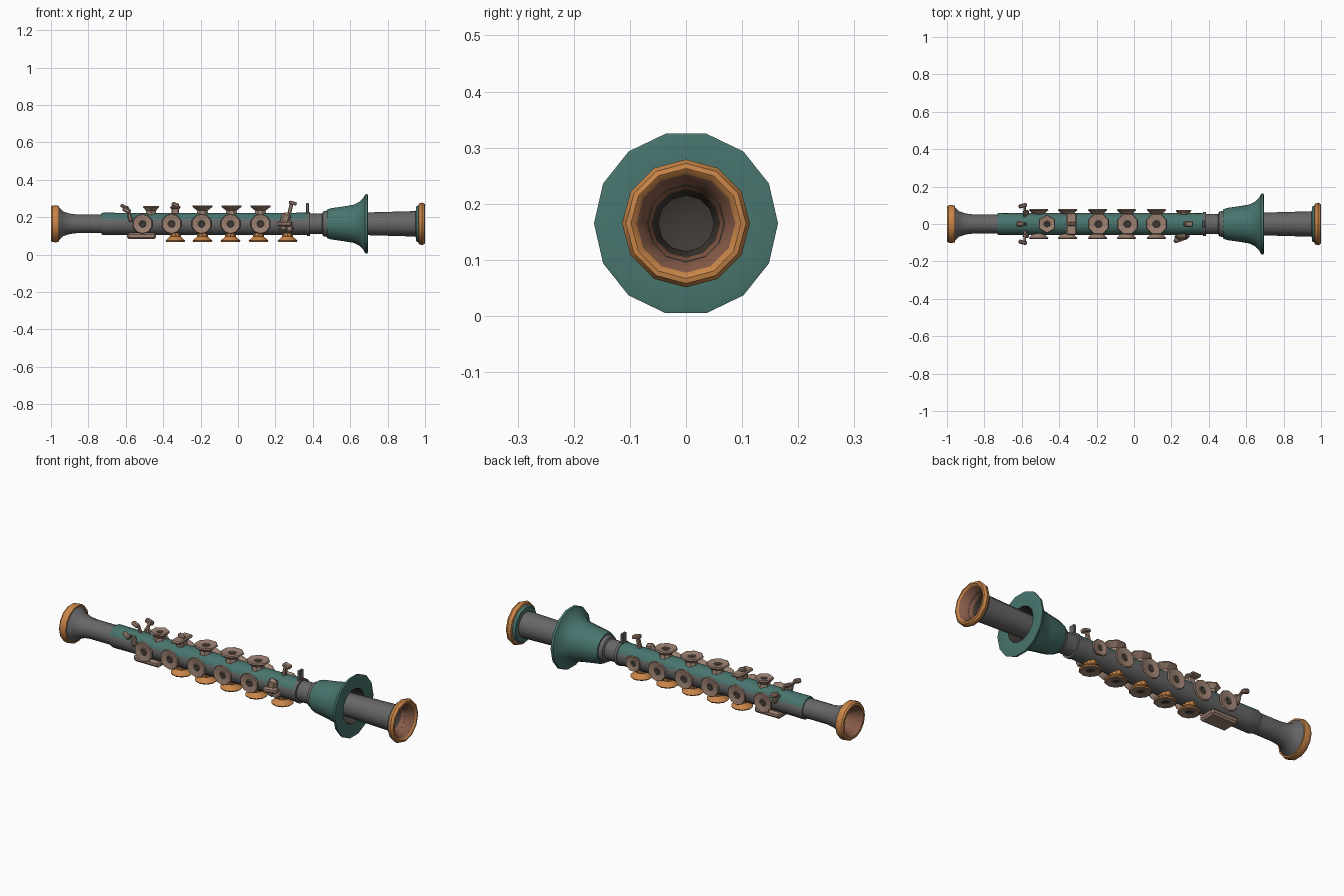
import bpy, bmesh, math
from mathutils import Vector, Matrix

if "Cube" in bpy.data.objects:
    bpy.data.objects.remove(bpy.data.objects["Cube"])

CZ = 0.165  # height of the main axis


def mat(name, rgb):
    m = bpy.data.materials.new(name)
    m.diffuse_color = (*rgb, 1)
    m.use_nodes = True
    m.node_tree.nodes["Principled BSDF"].inputs["Base Color"].default_value = m.diffuse_color
    return m


GREY, TEAL, ORANGE, TAN, BROWN, DARK = range(6)
MATS = [mat("grey metal", (0.135, 0.135, 0.137)), mat("teal paint", (0.065, 0.175, 0.155)),
        mat("orange trim", (0.58, 0.235, 0.065)), mat("tan keys", (0.34, 0.225, 0.17)),
        mat("brown lining", (0.24, 0.105, 0.065)), mat("dark hole", (0.05, 0.043, 0.035))]


def finish(name, bm, angle=35):
    bmesh.ops.recalc_face_normals(bm, faces=bm.faces)
    me = bpy.data.meshes.new(name)
    bm.to_mesh(me)
    bm.free()
    for m in MATS:
        me.materials.append(m)
    ob = bpy.data.objects.new(name, me)
    bpy.context.collection.objects.link(ob)
    if angle:
        bpy.ops.object.select_all(action='DESELECT')
        ob.select_set(True)
        bpy.context.view_layer.objects.active = ob
        bpy.ops.object.shade_smooth_by_angle(angle=math.radians(angle))
    return ob


def lathe(name, prof, sides, origin=(0, 0, CZ), axis=(1, 0, 0), angle=35, turn=0, rule=None):
    """Spin (distance, radius, colour of the band that follows) about an axis; radius 0 closes an end."""
    bm = bmesh.new()
    M = Matrix.Translation(origin) @ Vector(axis).to_track_quat('Z', 'Y').to_matrix().to_4x4()
    rings = []
    for d, r, _ in prof:
        if r == 0:
            rings.append([bm.verts.new(M @ Vector((0, 0, d)))] * sides)
        else:
            a = [math.tau * i / sides + turn for i in range(sides)]
            rings.append([bm.verts.new(M @ Vector((r * math.cos(t), r * math.sin(t), d))) for t in a])
    for k in range(len(prof) - 1):
        for i in range(sides):
            j = (i + 1) % sides
            vs = list(dict.fromkeys((rings[k][i], rings[k][j], rings[k + 1][j], rings[k + 1][i])))
            bm.faces.new(vs).material_index = prof[k][2]
    bm.normal_update()
    if rule:
        for f in bm.faces:
            rule(f)
    return finish(name, bm, angle)


def box(name, loc, size, color, rot=(0, 0, 0), bevel=0.006):
    bm = bmesh.new()
    bmesh.ops.create_cube(bm, size=1)
    bmesh.ops.scale(bm, vec=size, verts=bm.verts)
    bmesh.ops.bevel(bm, geom=bm.edges[:], offset=bevel, segments=1, affect='EDGES')
    for axis, a in zip('XYZ', rot):
        bmesh.ops.rotate(bm, verts=bm.verts, matrix=Matrix.Rotation(math.radians(a), 3, axis))
    bmesh.ops.translate(bm, vec=loc, verts=bm.verts)
    for f in bm.faces:
        f.material_index = color
    return finish(name, bm, 0)


def top_teal(f):
    # upper part of the body is painted teal
    if (f.calc_center_median().z - CZ) > 0.02:
        f.material_index = TEAL


# main body, teal on its upper side
lathe("body_tube", [(-0.73, 0, GREY), (-0.73, 0.056, GREY), (-0.72, 0.06, GREY), (-0.65, 0.059, GREY),
                    (0.30, 0.059, GREY), (0.375, 0.06, GREY), (0.375, 0, GREY)], 16, rule=top_teal)

# left flared mouth with orange rim and brown lining
lathe("left_flare", [(-0.70, 0.051, GREY), (-0.86, 0.051, GREY), (-0.90, 0.056, GREY), (-0.935, 0.068, GREY),
                     (-0.955, 0.088, GREY), (-0.97, 0.097, ORANGE), (-0.992, 0.1, ORANGE),
                     (-1.0, 0.094, ORANGE), (-1.0, 0.082, BROWN), (-0.95, 0.055, BROWN),
                     (-0.90, 0.04, DARK), (-0.88, 0, DARK)], 14)
lathe("left_rim", [(-0.958, 0.09, ORANGE), (-0.958, 0.098, ORANGE), (-0.975, 0.102, ORANGE),
                   (-0.99, 0.1, ORANGE), (-0.97, 0.09, ORANGE)], 14)

# collars between body and bell
lathe("collar", [(0.36, 0.054, GREY), (0.45, 0.054, GREY), (0.455, 0.066, GREY), (0.475, 0.07, GREY),
                 (0.50, 0.07, GREY), (0.50, 0, GREY)], 16)
lathe("collar_ring", [(0.37, 0.05, GREY), (0.37, 0.064, GREY), (0.385, 0.064, GREY), (0.385, 0.05, GREY)], 16)

# teal bell guard, open towards the right
lathe("bell_guard", [(0.475, 0.06, TEAL), (0.475, 0.078, TEAL), (0.50, 0.086, TEAL), (0.57, 0.096, TEAL),
                     (0.62, 0.105, TEAL), (0.65, 0.121, TEAL), (0.67, 0.142, TEAL), (0.68, 0.161, TEAL),
                     (0.692, 0.164, TEAL), (0.694, 0.157, TEAL), (0.69, 0.092, DARK),
                     (0.62, 0.08, DARK), (0.60, 0.05, DARK)], 14)

# right tube with its orange rim and brown lining
lathe("right_tube", [(0.50, 0.06, GREY), (0.70, 0.061, GREY), (0.95, 0.068, TEAL), (0.952, 0.092, TEAL),
                     (0.965, 0.1, ORANGE), (0.968, 0.109, ORANGE), (0.985, 0.114, ORANGE),
                     (0.998, 0.107, ORANGE), (1.0, 0.098, ORANGE), (0.993, 0.088, BROWN),
                     (0.93, 0.06, DARK), (0.80, 0.05, DARK), (0.78, 0, DARK)], 12)


def knob(name, x, axis, tip, color, sides=10, r=0.055):
    """Flared key cup with a dark centre hole."""
    lathe(name, [(0.04, 0.036, color), (tip - 0.028, 0.03, color), (tip - 0.012, r * 0.86, color),
                 (tip - 0.006, r, color), (tip, r * 0.93, TAN), (tip - 0.005, r * 0.36, TAN),
                 (tip - 0.002, r * 0.3, DARK), (tip - 0.009, 0, DARK)],
          sides, (x, 0, CZ), axis, angle=25, turn=math.pi / sides)


# key cups along the four sides
for i, x in enumerate((-0.51, -0.355, -0.195, -0.04, 0.12)):
    for side, s in (("front", -1), ("back", 1)):
        knob(f"{side}_key_{i}", x, (0, s, 0), 0.08, TAN)
for i, x in enumerate((-0.19, -0.035, 0.12)):
    knob(f"top_key_{i}", x, (0, 0, 1), 0.098, TAN, 8, 0.06)
knob("top_key_diamond", -0.465, (0, 0, 1), 0.096, TAN, 6, 0.05)
for i, x in enumerate((-0.335, -0.19, -0.04, 0.11, 0.265)):
    knob(f"bottom_key_{i}", x, (0, 0, -1), 0.096, ORANGE, 10, 0.056)
knob("back_key_end", 0.265, (0, 1, 0), 0.076, TAN, 8, 0.045)

# saddle key across the top
box("saddle_key_base", (-0.335, 0, 0.233), (0.04, 0.05, 0.04), TAN)
box("saddle_key_plate", (-0.335, 0, 0.253), (0.055, 0.12, 0.016), TAN)
box("saddle_key_tab", (-0.335, 0, 0.267), (0.04, 0.022, 0.022), TAN, (0, 20, 0))

# long thumb plate under the left end
box("thumb_plate", (-0.515, 0, 0.1), (0.155, 0.1, 0.034), TAN, bevel=0.01)

# small paired levers near the left end
for side, s in (("front", -1), ("back", 1)):
    box(f"{side}_lever_arm", (-0.585, s * 0.065, 0.222), (0.014, 0.07, 0.014), TAN, (s * 35, 0, 0), 0.003)
    box(f"{side}_lever_pad", (-0.595, s * 0.098, 0.238), (0.045, 0.022, 0.024), TAN, (0, 25, s * 15))
    box(f"{side}_lever_link", (-0.578, s * 0.06, 0.2), (0.022, 0.03, 0.05), TAN, (0, -15, 0))
box("left_top_pin", (-0.585, 0, 0.235), (0.014, 0.014, 0.05), TAN, (0, -20, 0), 0.003)
box("left_top_pad", (-0.61, 0, 0.257), (0.04, 0.03, 0.018), TAN, (0, 25, 0))

# curled lever near the right end
box("right_key_hook", (0.25, -0.068, 0.175), (0.05, 0.03, 0.1), TAN, (0, 15, 0), 0.012)
box("right_key_foot", (0.275, -0.06, 0.14), (0.04, 0.035, 0.04), TAN, (0, 30, 0), 0.01)
box("right_key_finger", (0.25, -0.08, 0.165), (0.08, 0.025, 0.03), TAN, (0, 0, 20), 0.008)
box("right_lever_stem", (0.28, 0, 0.245), (0.02, 0.02, 0.06), TAN, (0, 14, 0), 0.004)
box("right_lever_pad", (0.293, 0, 0.276), (0.042, 0.032, 0.018), TAN, (0, 14, 0), 0.004)

# grey peg on the collar
box("collar_peg", (0.372, 0, 0.248), (0.016, 0.035, 0.055), GREY, bevel=0.003)
